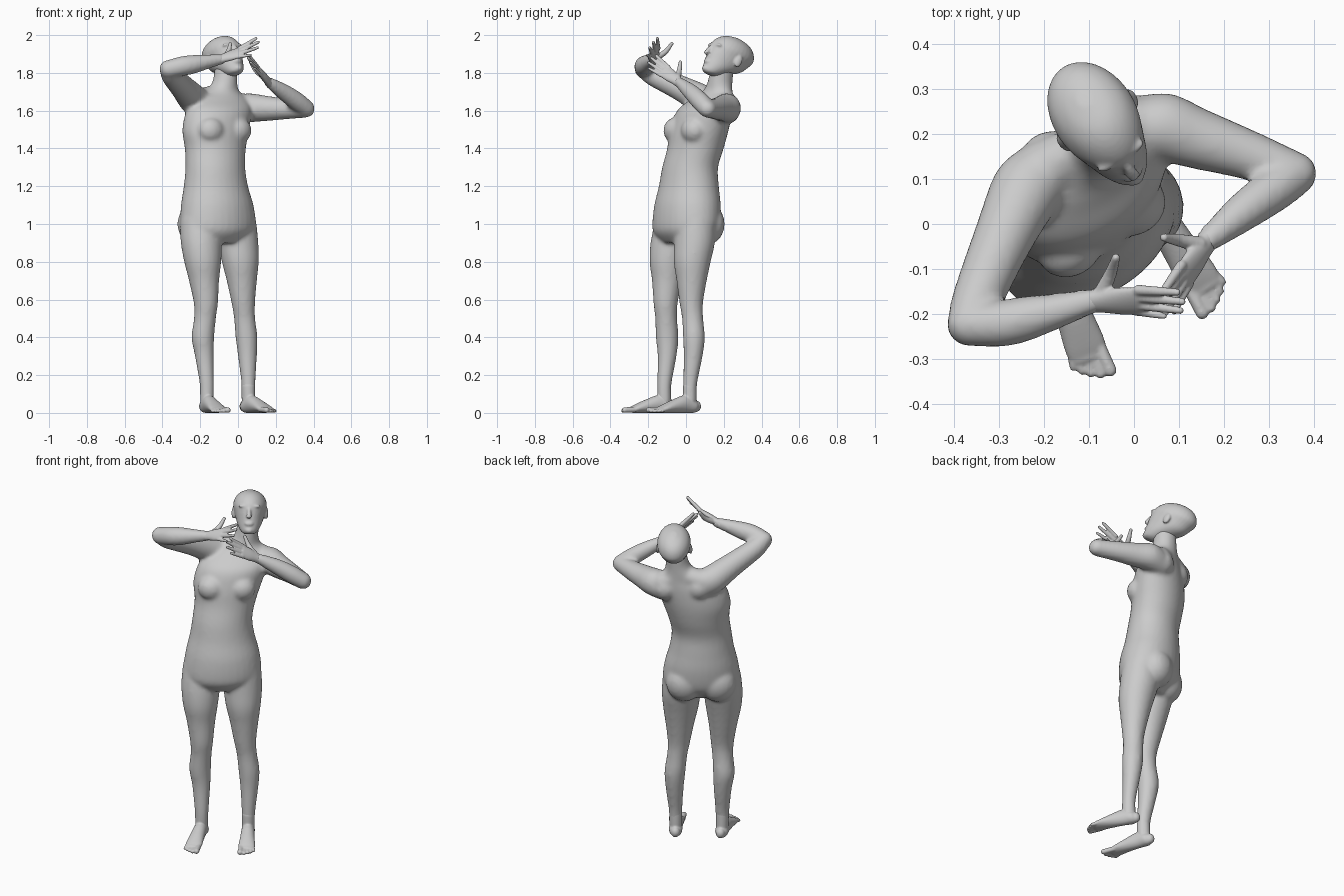
import bpy, bmesh, math
from mathutils import Vector as V, Matrix

Z = V((0, 0, 1))
T = math.radians(33)                              # the body is turned toward +x
L = V((math.cos(T), math.sin(T), 0))              # the figure's left
F = V((math.sin(T), -math.cos(T), 0))             # the figure's front


def spline(p, q, r, s, t):
    return [0.5 * (2*b + (c - a)*t + (2*a - 5*b + 4*c - d)*t*t + (3*b - a - 3*c + d)*t**3)
            for a, b, c, d in zip(p, q, r, s)]


def ellipsoid(bm, c, r, axes=(L, F, Z)):
    m = Matrix([a * k for a, k in zip(axes, r)]).transposed().to_4x4()
    m.translation = V(c)
    bmesh.ops.create_uvsphere(bm, u_segments=20, v_segments=12, radius=1, matrix=m)


def loft(bm, rows, side=L, axis=None, n=24, ball=True):
    """Smooth loft of ellipses; each row is x, y, z, half width[, half depth]."""
    rows = [tuple(r) if len(r) == 5 else tuple(r) + (r[3],) for r in rows]
    axis = (axis or V(rows[-1][:3]) - V(rows[0][:3])).normalized()
    side = (side - axis * side.dot(axis)).normalized()
    up = axis.cross(side)
    fine = []
    for i in range(len(rows) - 1):
        quad = rows[max(i-1, 0)], rows[i], rows[i+1], rows[min(i+2, len(rows)-1)]
        fine += [spline(*quad, t / 4) for t in range(4)]
    fine.append(rows[-1])
    rings = []
    for x, y, z, a, b in fine:
        rings.append([bm.verts.new(V((x, y, z)) + side * a * math.cos(k * math.tau / n)
                                   + up * b * math.sin(k * math.tau / n)) for k in range(n)])
    for r, s in zip(rings, rings[1:]):
        for k in range(n):
            bm.faces.new((r[k], r[(k+1) % n], s[(k+1) % n], s[k]))
    bm.faces.new(rings[0][::-1])
    bm.faces.new(rings[-1])
    if ball:
        for x, y, z, a, b in (rows[0], rows[-1]):
            ellipsoid(bm, (x, y, z), (a, b, min(a, b)), (side, up, axis))


def finish(bm, name, voxel, smooth):
    """Fuse the overlapping forms into one skin."""
    bmesh.ops.recalc_face_normals(bm, faces=bm.faces)
    me = bpy.data.meshes.new(name)
    bm.to_mesh(me)
    bm.free()
    ob = bpy.data.objects.new(name, me)
    bpy.context.collection.objects.link(ob)
    rm = ob.modifiers.new("skin", 'REMESH')
    rm.mode, rm.voxel_size, rm.use_smooth_shade = 'VOXEL', voxel, True
    sm = ob.modifiers.new("soften", 'SMOOTH')
    sm.factor, sm.iterations = 0.5, smooth


# Torso and neck
bm = bmesh.new()
loft(bm, [(-.10, -.02, .90, .15, .09), (-.103, -.01, .95, .20, .14), (-.105, 0, 1.0, .215, .16),
          (-.11, .008, 1.1, .203, .163), (-.117, .015, 1.2, .178, .15), (-.12, .022, 1.3, .165, .14),
          (-.12, .05, 1.4, .17, .14), (-.118, .07, 1.5, .19, .14), (-.10, .10, 1.6, .19, .125),
          (-.09, .14, 1.66, .16, .09), (-.083, .165, 1.70, .10, .072), (-.07, .18, 1.75, .066, .066),
          (-.06, .195, 1.85, .06, .062)], L, Z, 32, False)
for s in (-1, 1):
    ellipsoid(bm, V((-.118, .065, 1.495)) + F * .085 + L * s * .085, (.075, .065, .07))
    ellipsoid(bm, V((-.105, 0, 1.0)) - F * .075 + L * s * .09, (.105, .088, .11))

# Legs
loft(bm, [(-.01, .05, 1.0, .108), (0, .045, .9, .108), (.012, .033, .8, .098), (.02, .03, .7, .08),
          (.028, .028, .58, .062), (.035, .035, .5, .056), (.045, .042, .4, .058),
          (.05, .038, .3, .05), (.055, .022, .15, .037), (.055, .02, .06, .037)], L, Z)
loft(bm, [(-.2, -.06, 1.0, .108), (-.195, -.08, .9, .108), (-.187, -.095, .8, .098),
          (-.18, -.1, .7, .08), (-.17, -.108, .58, .064), (-.175, -.105, .5, .058),
          (-.186, -.1, .4, .06), (-.178, -.1, .3, .05), (-.165, -.115, .15, .038),
          (-.165, -.115, .06, .037)], L, Z)

# Shoulders, upper arms and forearms
loft(bm, [(-.09, .18, 1.69, .05), (0, .215, 1.63, .066)], Z)
loft(bm, [(-.09, .18, 1.69, .05), (-.2, .12, 1.655, .066)], Z)
loft(bm, [(-.01, .21, 1.605, .078), (.065, .215, 1.615, .077), (.15, .187, 1.612, .067),
          (.25, .155, 1.61, .056), (.36, .113, 1.61, .047)], Z)
loft(bm, [(.36, .11, 1.612, .046), (.31, .075, 1.65, .049), (.24, .025, 1.70, .043),
          (.165, -.035, 1.75, .028)], Z)
loft(bm, [(-.18, .13, 1.62, .078), (-.235, .08, 1.66, .08), (-.29, -.03, 1.72, .067),
          (-.35, -.17, 1.785, .056), (-.368, -.222, 1.82, .049)], Z)
loft(bm, [(-.365, -.225, 1.82, .048), (-.30, -.222, 1.835, .052), (-.24, -.21, 1.845, .05),
          (-.16, -.19, 1.86, .038), (-.09, -.17, 1.872, .028)], Z)
finish(bm, "body", .011, 6)

# Feet with toes; s is the direction of the little toe
for name, x, y, tx, ty, s in (("left_foot", .055, .02, .187, -.19, 1),
                              ("right_foot", -.165, -.115, -.083, -.342, -1)):
    bm = bmesh.new()
    a = V((x, y, 0))
    d = (V((tx, ty, 0)) - a).normalized()
    out = Z.cross(d) * s
    row = lambda t, z, w, h, o=0: (*(a + d * t + out * o + Z * z), w, h)
    loft(bm, [row(-.04, .035, .026, .03), (row(-.02, .036, .036, .036)), row(.03, .047, .037, .047),
              row(.1, .036, .041, .036), row(.16, .023, .046, .023), row(.19, .016, .043, .015)], out, d)
    loft(bm, [row(0, .14, .036, .036), row(0, .05, .034, .038)], out)
    for o, tip, r in ((-.034, .25, .015), (-.011, .247, .011), (.008, .237, .0105),
                      (.025, .225, .01), (.04, .21, .01)):
        loft(bm, [row(.17, .018, r, r, o * .85), row(tip - r, r, r, r, o)], out, d, 12)
    finish(bm, name, .005, 3)

# Hands: wrist, knuckles, finger tips (index to little), thumb joints
hands = {
    "right_hand": ((-.1, -.172, 1.87),
                   [(.01, -.147, 1.93), (.015, -.163, 1.918), (.01, -.18, 1.902), (0, -.193, 1.885)],
                   [(.10, -.152, 1.985), (.112, -.173, 1.965), (.108, -.193, 1.935), (.07, -.205, 1.895)],
                   [(-.075, -.158, 1.88), (-.052, -.11, 1.91), (-.04, -.075, 1.955)]),
    "left_hand": ((.165, -.035, 1.748),
                  [(.105, -.092, 1.828), (.105, -.112, 1.82), (.113, -.125, 1.806), (.123, -.133, 1.788)],
                  [(.058, -.16, 1.893), (.052, -.187, 1.882), (.065, -.203, 1.858), (.087, -.198, 1.825)],
                  [(.145, -.045, 1.775), (.098, -.036, 1.81), (.067, -.03, 1.857)]),
}
for name, (wrist, knuckles, tips, thumb) in hands.items():
    bm = bmesh.new()
    across = V(knuckles[3]) - V(knuckles[0])
    mid = sum((V(k) for k in knuckles), V()) / 4
    path = [V(wrist).lerp(mid, t) for t in (-.15, .2, .6, 1)]
    loft(bm, [(*p, w, h) for p, w, h in zip(path, (.027, .028, .036, .038), (.024, .02, .018, .013))], across)
    for k, t, r in zip(knuckles, tips, (.0105, .0105, .010, .009)):
        loft(bm, [(*k, r * 1.15), (*V(k).lerp(V(t), .5), r), (*V(k).lerp(V(t), .95), r * .8)], across, None, 12)
    loft(bm, [(*p, r) for p, r in zip(thumb, (.018, .014, .0095))], across, None, 12)
    finish(bm, name, .004, 3)

# Head, tilted back: skull, nose, brow, lips and ears
P = math.radians(25)
hf = F * math.cos(P) + Z * math.sin(P)
hu = Z * math.cos(P) - F * math.sin(P)
C = V((-.078, .226, 1.872))
at = lambda u, f, s=0: C + hu * u + hf * f + L * s
bm = bmesh.new()
loft(bm, [(*at(u, f), a, b) for u, f, a, b in (
    (-.125, .085, .02, .025), (-.113, .075, .042, .048), (-.08, .05, .062, .075), (-.04, .02, .076, .108),
    (0, .006, .086, .124), (.04, -.005, .093, .132), (.08, -.01, .08, .112), (.107, -.012, .052, .076),
    (.122, -.012, .015, .02))], L, hu, 32, False)
loft(bm, [(*at(.02, .124), .009), (*at(-.005, .137), .011), (*at(-.027, .143), .015, .012)], L, None, 12)
ellipsoid(bm, at(-.068, .122), (.025, .012, .013), (L, hf, hu))
ellipsoid(bm, at(-.105, .112), (.024, .018, .017), (L, hf, hu))
for s in (-1, 1):
    ellipsoid(bm, at(.03, .112, s * .033), (.028, .014, .009), (L, hf, hu))
    ellipsoid(bm, at(.008, .105, s * .033), (.014, .014, .009), (L, hf, hu))
    ellipsoid(bm, at(-.008, -.008, s * .09), (.012, .02, .033), (L - hf * s * .4, hf, hu))
finish(bm, "head", .006, 3)
